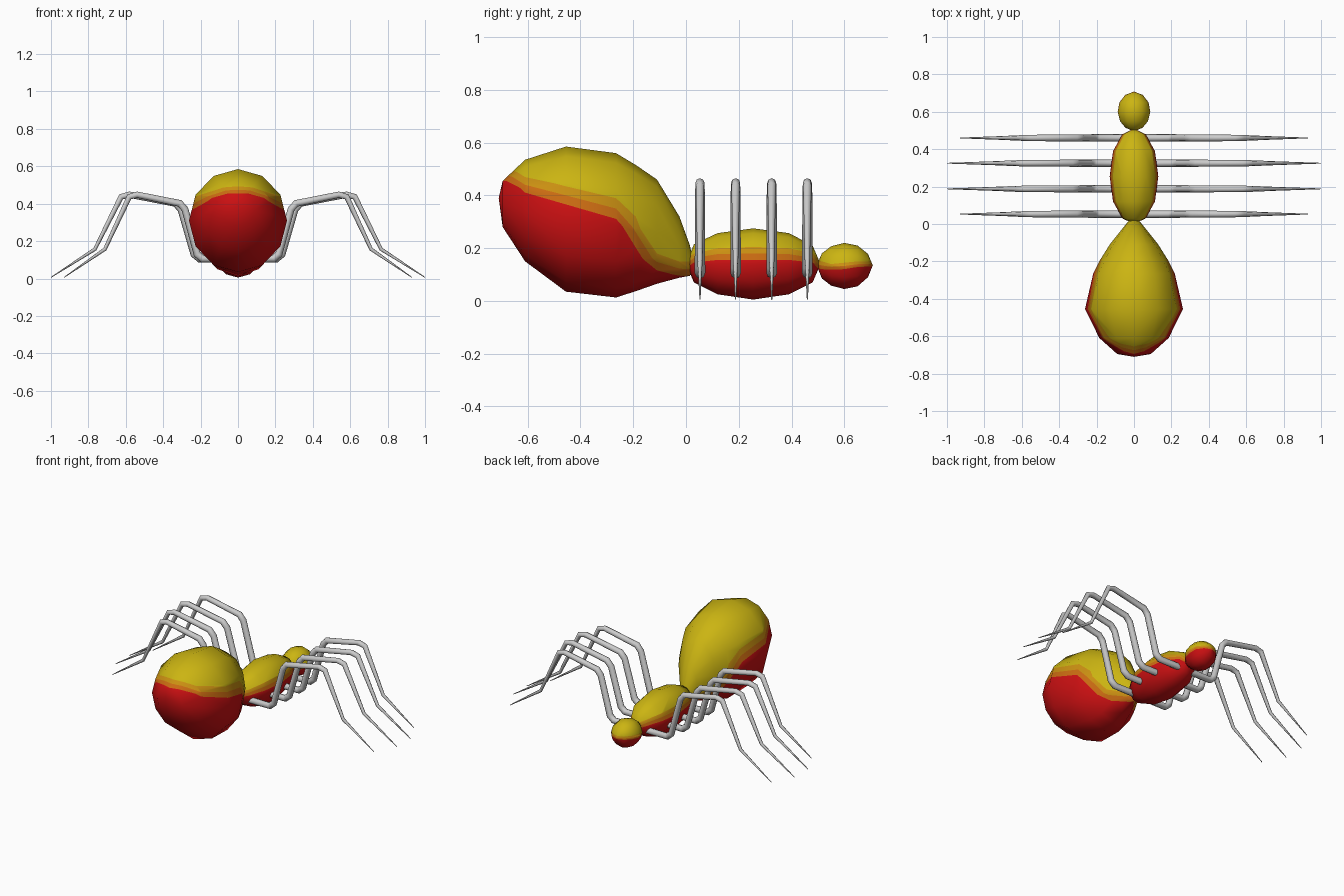
import bpy, bmesh, math

if "Cube" in bpy.data.objects:
    bpy.data.objects.remove(bpy.data.objects["Cube"])


def material(name, rgb):
    m = bpy.data.materials.new(name)
    m.diffuse_color = (*rgb, 1)
    m.use_nodes = True
    m.node_tree.nodes["Principled BSDF"].inputs["Base Color"].default_value = m.diffuse_color
    return m


body_mats = [material("red", (0.6, 0.005, 0.006)),
             material("dark_orange", (0.6, 0.15, 0.006)),
             material("light_orange", (0.6, 0.28, 0.006)),
             material("yellow", (0.6, 0.46, 0.006))]
grey = material("grey", (0.6, 0.6, 0.6))
LEVELS = (0.01, 0.5, 0.99)
SIDES = 12


def body_part(name, start, stations, end):
    """Loft upright rings along y, then cut colour bands.
    Station: y, bottom, top, half width, red limit, yellow limit.
    Start and end poles: y, z, red limit, yellow limit."""
    bm = bmesh.new()
    field = {}

    def vert(x, y, z, low, high):
        v = bm.verts.new((x, y, z))
        field[v] = (z - low) / (high - low)
        return v

    rings = []
    for y, bot, top, w, low, high in stations:
        mid, h = (bot + top) / 2, (top - bot) / 2
        angles = [2 * math.pi * i / SIDES for i in range(SIDES)]
        rings.append([vert(w * math.sin(a), y, mid + h * math.cos(a), low, high)
                      for a in angles])
    first, last = [vert(0, *p) for p in (start, end)]
    for i in range(SIDES):
        j = (i + 1) % SIDES
        for a, b in zip(rings, rings[1:]):
            bm.faces.new((a[i], a[j], b[j], b[i]))
        bm.faces.new((first, rings[0][j], rings[0][i]))
        bm.faces.new((last, rings[-1][i], rings[-1][j]))

    # colour band edges
    for level in LEVELS:
        cut = []
        for e in list(bm.edges):
            a, b = e.verts
            fa, fb = field[a] - level, field[b] - level
            if fa * fb < 0:
                _, v = bmesh.utils.edge_split(e, a, fa / (fa - fb))
                field[v] = level
                cut.append(v)
        if cut:
            bmesh.ops.connect_verts(bm, verts=cut)
    for f in bm.faces:
        t = sum(field[v] for v in f.verts) / len(f.verts)
        f.material_index = sum(t > level for level in LEVELS)
        f.smooth = True
    bmesh.ops.recalc_face_normals(bm, faces=bm.faces)
    me = bpy.data.meshes.new(name)
    bm.to_mesh(me)
    bm.free()
    for m in body_mats:
        me.materials.append(m)
    ob = bpy.data.objects.new(name, me)
    bpy.context.collection.objects.link(ob)


# large teardrop abdomen
body_part("abdomen", (-0.71, 0.39, 0.455, 0.49), [
    (-0.695, 0.28, 0.455, 0.09, 0.455, 0.49),
    (-0.61, 0.15, 0.535, 0.185, 0.41, 0.47),
    (-0.455, 0.035, 0.585, 0.262, 0.365, 0.435),
    (-0.265, 0.013, 0.56, 0.218, 0.31, 0.39),
    (-0.19, 0.037, 0.515, 0.18, 0.20, 0.32),
    (-0.11, 0.065, 0.46, 0.13, 0.115, 0.18),
    (-0.025, 0.088, 0.32, 0.062, 0.095, 0.15),
    (0.015, 0.095, 0.21, 0.03, 0.09, 0.15)],
    (0.03, 0.13, 0.09, 0.15))

# middle body
body_part("thorax", (0.0, 0.14, 0.12, 0.165), [
    (0.03, 0.07, 0.215, 0.062, 0.145, 0.18),
    (0.12, 0.025, 0.257, 0.112, 0.155, 0.20),
    (0.255, 0.005, 0.275, 0.13, 0.155, 0.205),
    (0.39, 0.025, 0.257, 0.112, 0.155, 0.20),
    (0.48, 0.07, 0.21, 0.062, 0.145, 0.18)],
    (0.51, 0.14, 0.11, 0.15))

# head
body_part("head", (0.495, 0.135, 0.125, 0.155), [
    (0.515, 0.085, 0.18, 0.046, 0.12, 0.15),
    (0.55, 0.058, 0.207, 0.075, 0.118, 0.14),
    (0.6, 0.045, 0.22, 0.087, 0.12, 0.145),
    (0.65, 0.055, 0.21, 0.078, 0.128, 0.15),
    (0.69, 0.09, 0.178, 0.047, 0.13, 0.15)],
    (0.708, 0.135, 0.13, 0.15))

# legs: x, z, radius along the path
LEG = [(0.05, 0.105, 0.02), (0.205, 0.105, 0.02), (0.235, 0.13, 0.02),
       (0.305, 0.37, 0.019), (0.335, 0.402, 0.019), (0.58, 0.448, 0.017),
       (0.625, 0.437, 0.016), (0.765, 0.157, 0.01), (1.0, 0.006, 0.002)]


def leg(name, side, y, reach):
    cu = bpy.data.curves.new(name, 'CURVE')
    cu.dimensions = '3D'
    cu.bevel_depth = 1
    cu.bevel_resolution = 2
    cu.use_fill_caps = True
    sp = cu.splines.new('POLY')
    sp.points.add(len(LEG) - 1)
    for p, (x, z, r) in zip(sp.points, LEG):
        p.co = (side * x * reach, y, z, 1)
        p.radius = r
    sp.use_smooth = True
    cu.materials.append(grey)
    bpy.context.collection.objects.link(bpy.data.objects.new(name, cu))


for i, (y, reach) in enumerate([(0.053, 0.93), (0.188, 1), (0.325, 1), (0.46, 0.93)], 1):
    leg(f"left_leg_{i}", -1, y, reach)
    leg(f"right_leg_{i}", 1, y, reach)
